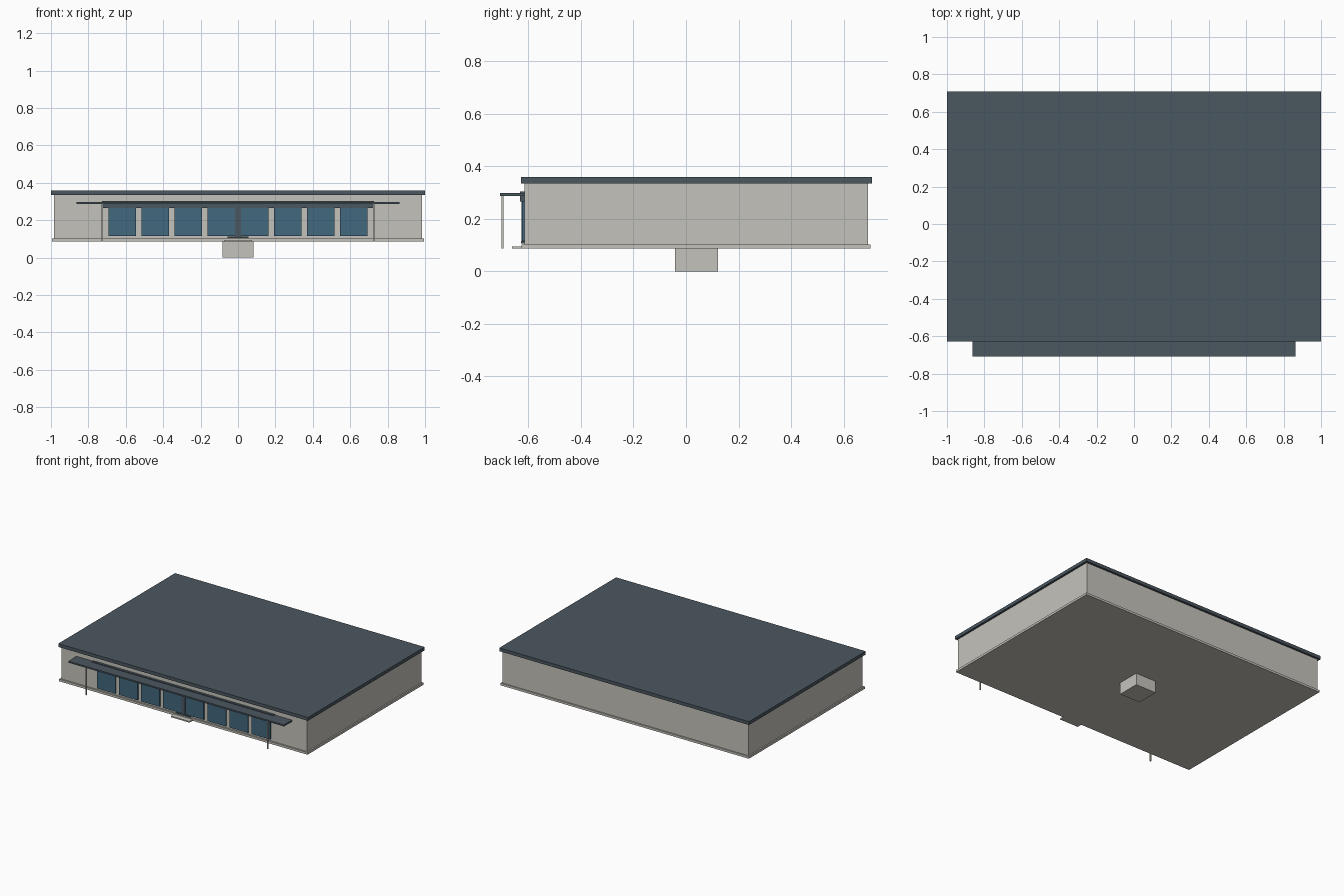
import bpy

cube = bpy.data.objects.get("Cube")
if cube:
    bpy.data.objects.remove(cube, do_unlink=True)


def material(name, color):
    m = bpy.data.materials.new(name)
    m.use_nodes = True
    rgba = (*color, 1)
    m.diffuse_color = rgba
    m.node_tree.nodes["Principled BSDF"].inputs["Base Color"].default_value = rgba
    return m


stone = material("pale stone", (0.56, 0.545, 0.5))
slate = material("dark slate", (0.07, 0.095, 0.115))
glass = material("blue glass", (0.055, 0.14, 0.21))


def box(name, x, y, z, mat):
    """Axis-aligned box from (low, high) pairs."""
    bpy.ops.mesh.primitive_cube_add(size=1, location=[sum(p) / 2 for p in (x, y, z)])
    ob = bpy.context.object
    ob.name = name
    ob.scale = [p[1] - p[0] for p in (x, y, z)]
    bpy.ops.object.transform_apply(location=False, rotation=False, scale=True)
    ob.data.materials.append(mat)
    return ob


# Main building: basement block, floor slab, walls, flat roof
box("basement_block", (-0.083, 0.083), (-0.042, 0.122), (0, 0.086), stone)
box("floor_slab", (-0.995, 0.995), (-0.626, 0.702), (0.086, 0.102), stone)
box("walls", (-0.985, 0.985), (-0.615, 0.693), (0.102, 0.334), stone)
box("roof", (-1, 1), (-0.628, 0.708), (0.334, 0.358), slate)

# Entrance canopy with its beam and thin posts
box("canopy", (-0.864, 0.864), (-0.708, -0.615), (0.287, 0.298), slate)
box("canopy_beam", (-0.727, 0.727), (-0.632, -0.615), (0.265, 0.303), slate)
for side, x in (("right", -0.727), ("left", 0.727)):
    box(f"canopy_post_{side}", (x - 0.004, x + 0.004), (-0.702, -0.694), (0.086, 0.288), stone)

# Row of windows, mirrored about the door
for i in range(4):
    for side, s in (("right", -1), ("left", 1)):
        c = s * (0.0885 + 0.177 * i)
        box(f"window_{side}_{i + 1}", (c - 0.074, c + 0.074), (-0.624, -0.615), (0.115, 0.266), glass)

# Door mullion, threshold and entrance step
box("door_mullion", (-0.015, 0.015), (-0.627, -0.615), (0.108, 0.267), slate)
box("door_threshold", (-0.055, 0.055), (-0.628, -0.615), (0.105, 0.114), slate)
box("entrance_step", (-0.075, 0.075), (-0.662, -0.62), (0.086, 0.095), stone)
